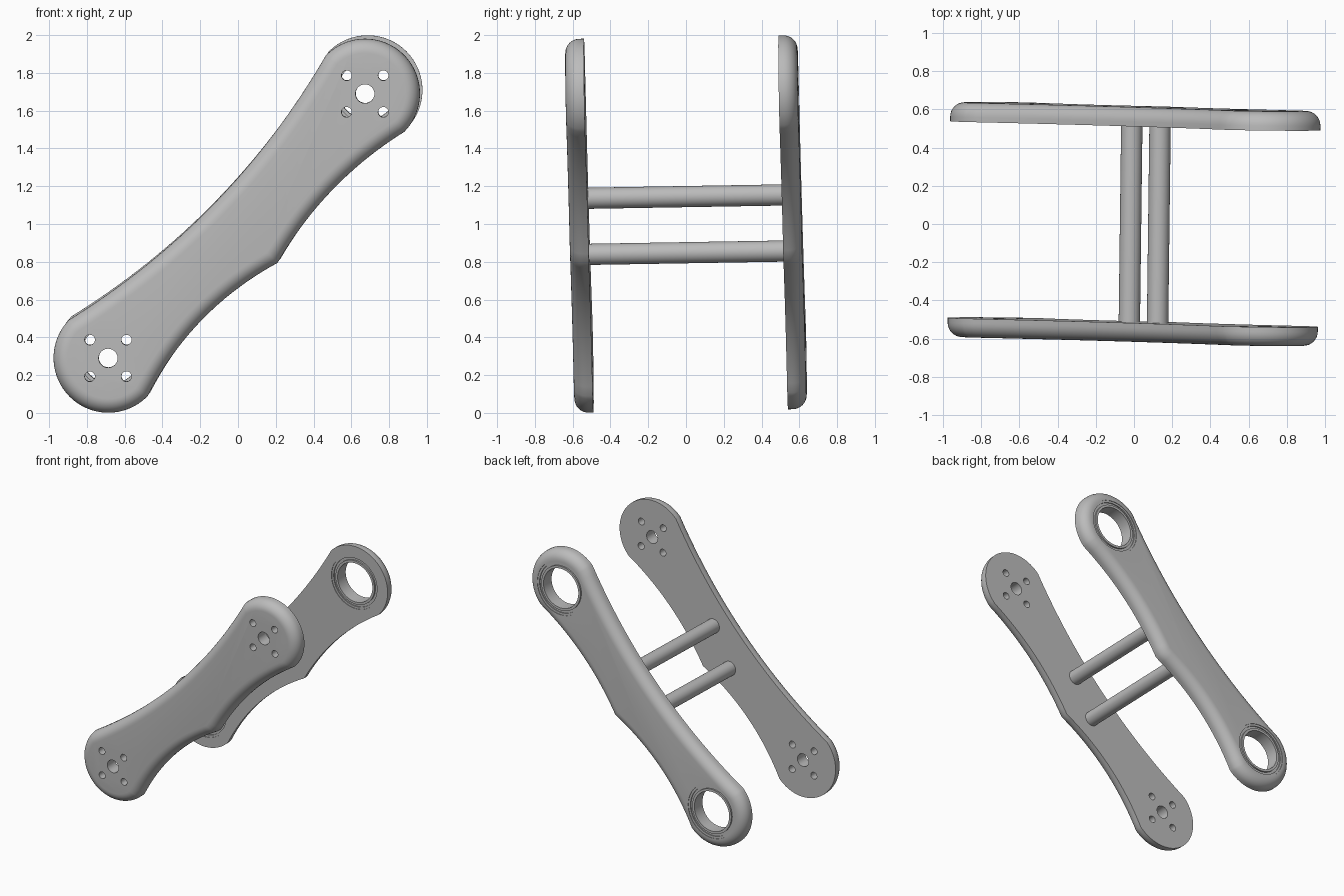
import bpy, bmesh, math
from mathutils import Vector, Matrix

cube = bpy.data.objects.get("Cube")
if cube:
    bpy.data.objects.remove(cube, do_unlink=True)

grey = bpy.data.materials.new("satin_grey")
grey.use_nodes = True
grey.diffuse_color = (0.5, 0.5, 0.5, 1)
grey.node_tree.nodes["Principled BSDF"].inputs["Base Color"].default_value = (0.5, 0.5, 0.5, 1)

# The whole linkage leans slightly, so every part shares one placement
AXLE = Vector((0.0125, 1, 0.017)).normalized()
PLACE = Matrix.Translation((0, 0, 1)) @ Vector((0, 1, 0)).rotation_difference(AXLE).to_matrix().to_4x4()
END = Vector((0.68, 0.70))            # pivot centre, from the middle of the arm
U = END.normalized()                  # along the arm
V = Vector((-U.y, U.x))               # across the arm
INNER, THICK, RADIUS, FILLET = 0.515, 0.10, 0.29, 0.075


def add_object(name, bm):
    bmesh.ops.recalc_face_normals(bm, faces=bm.faces)
    mesh = bpy.data.meshes.new(name)
    bm.to_mesh(mesh)
    bm.free()
    mesh.materials.append(grey)
    obj = bpy.data.objects.new(name, mesh)
    bpy.context.collection.objects.link(obj)
    obj.matrix_world = PLACE
    return obj


def smooth(obj):
    bpy.ops.object.select_all(action='DESELECT')
    obj.select_set(True)
    bpy.context.view_layer.objects.active = obj
    bpy.ops.object.shade_smooth_by_angle(angle=math.radians(30))


def add_cylinder(bm, x, z, radius, y0, y1, sides=48):
    turn = Matrix.Translation((x, (y0 + y1) / 2, z)) @ Matrix.Rotation(math.pi / 2, 4, 'X')
    bmesh.ops.create_cone(bm, cap_ends=True, segments=sides, radius1=radius,
                          radius2=radius, depth=abs(y1 - y0), matrix=turn)


def waist(a, b, sag, steps=18):
    """Shallow curve between two (u, v) points, bowed by sag; both ends left out."""
    pts = []
    for i in range(1, steps):
        t = i / steps
        p = Vector(a).lerp(Vector(b), t)
        pts.append((p.x, p.y + sag * 4 * t * (1 - t)))
    return pts


def round_end(side, steps=40):
    """Half circle around one pivot, counter-clockwise."""
    start = -math.pi / 2 if side > 0 else math.pi / 2
    return [(side * END.length + RADIUS * math.cos(start + math.pi * i / steps),
             RADIUS * math.sin(start + math.pi * i / steps)) for i in range(steps + 1)]


def arm_outline():
    right, left = round_end(1), round_end(-1)
    notch = (0.01, -0.292)
    loop = right + waist(right[-1], left[0], -0.122, 32) + left
    loop += waist(left[-1], notch, 0.076) + [notch] + waist(notch, right[0], 0.06)
    return [U * u + V * v for u, v in loop]


def arm_plate(name, side, holes):
    """Flat on the inside, rounded over on the outside, then drilled."""
    y0, y1 = side * INNER, side * (INNER + THICK)
    bm = bmesh.new()
    base = bm.faces.new([bm.verts.new((p.x, y0, p.y)) for p in arm_outline()])
    ext = bmesh.ops.extrude_face_region(bm, geom=[base], use_keep_orig=True)
    for v in ext["geom"]:
        if isinstance(v, bmesh.types.BMVert):
            v.co.y = y1
    bmesh.ops.recalc_face_normals(bm, faces=bm.faces)
    rim = [e for e in bm.edges if all(abs(v.co.y - y1) < 1e-5 for v in e.verts)]
    bmesh.ops.bevel(bm, geom=rim, offset=FILLET, offset_type='OFFSET', segments=8,
                    profile=0.5, affect='EDGES', clamp_overlap=False)
    plate = add_object(name, bm)

    drill = bmesh.new()
    for end in (END, -END):
        for dx, dz, r in holes:
            add_cylinder(drill, end.x + dx, end.y + dz, r, y0 - 0.1, y1 + 0.1)
    cutter = add_object(name + "_drill", drill)
    cutter.hide_render = True
    mod = plate.modifiers.new("holes", 'BOOLEAN')
    mod.operation, mod.solver, mod.object = 'DIFFERENCE', 'EXACT', cutter
    bpy.context.view_layer.update()
    done = bpy.data.meshes.new_from_object(plate.evaluated_get(bpy.context.evaluated_depsgraph_get()))
    plate.modifiers.clear()
    plate.data = done
    bpy.data.objects.remove(cutter, do_unlink=True)
    smooth(plate)


def bearing(name, centre):
    """Ring with a sunken shield between two races, the same on both faces."""
    steps = [(0.155, 0), (0.174, 0), (0.174, 0.012), (0.193, 0.012), (0.193, 0.004), (0.211, 0.004)]
    profile = [(r, INNER + d) for r, d in steps]
    profile += [(r, INNER + THICK - d) for r, d in reversed(steps)]
    bm = bmesh.new()
    sides = 64
    rings = []
    for i in range(sides):
        a = 2 * math.pi * i / sides
        rings.append([bm.verts.new((centre.x + r * math.cos(a), y, centre.y + r * math.sin(a)))
                      for r, y in profile])
    n = len(profile)
    for i in range(sides):
        a, b = rings[i], rings[(i + 1) % sides]
        for j in range(n):
            k = (j + 1) % n
            bm.faces.new((a[j], a[k], b[k], b[j]))
    smooth(add_object(name, bm))


# Front arm: a centre bore with four bolt holes at each end
s = 0.097
bolt_holes = [(0, 0, 0.05)] + [(i * s, j * s, 0.027) for i in (-1, 1) for j in (-1, 1)]
arm_plate("front_arm", -1, bolt_holes)

# Back arm: a bearing at each end
arm_plate("back_arm", 1, [(0, 0, 0.21)])
bearing("upper_bearing", END)
bearing("lower_bearing", -END)

# Two cross rods join the arms
for name, x, z in (("upper_rod", 0.13, 0.145), ("lower_rod", -0.018, -0.152)):
    bm = bmesh.new()
    add_cylinder(bm, x, z, 0.056, -INNER - 0.005, INNER + 0.005)
    smooth(add_object(name, bm))
